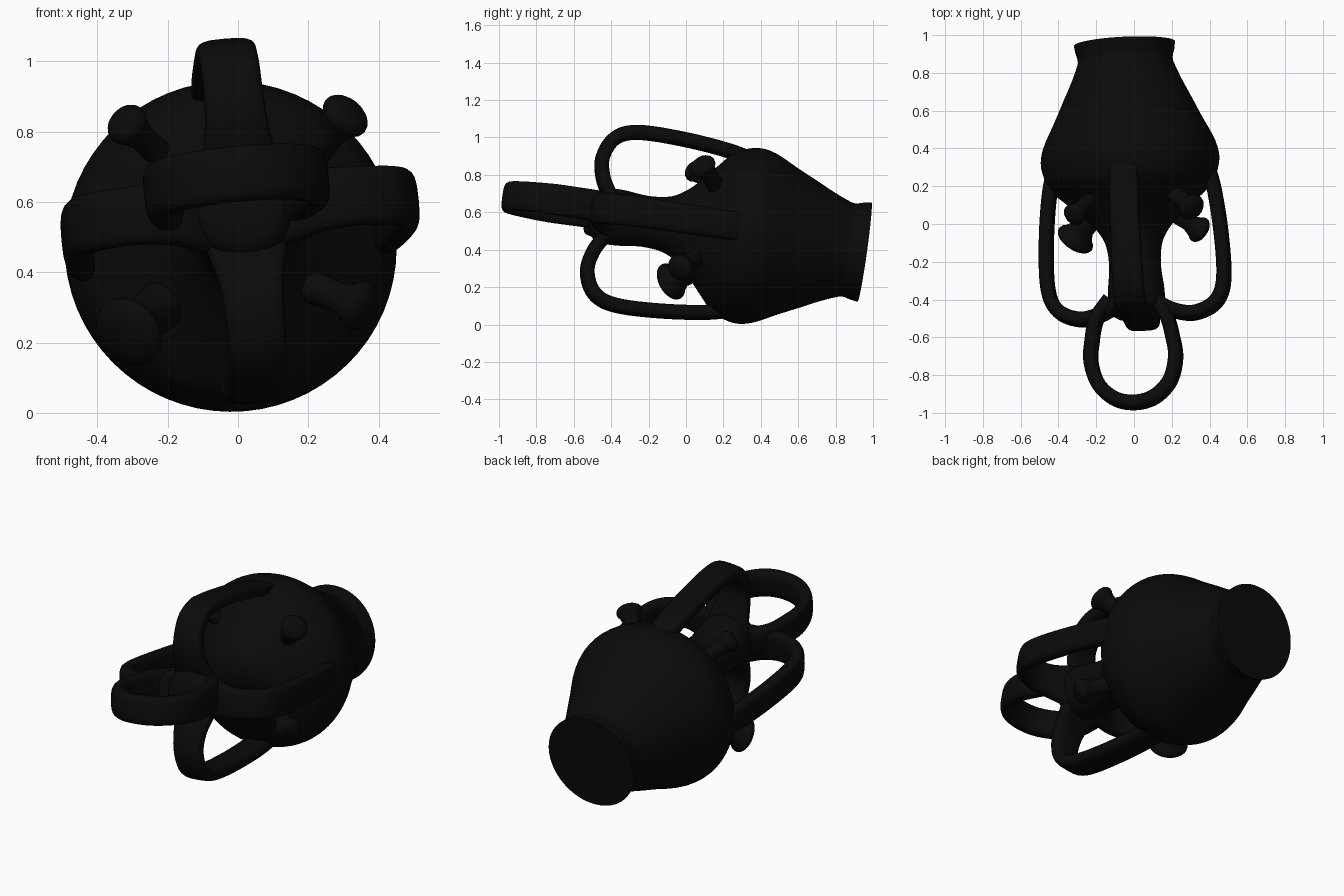
import bpy, bmesh, math
from mathutils import Matrix, Vector

cube = bpy.data.objects.get("Cube")
if cube:
    bpy.data.objects.remove(cube, do_unlink=True)

# Single near-black glaze
black = bpy.data.materials.new("matte black")
black.use_nodes = True
colour = (0.003, 0.003, 0.003, 1)
black.diffuse_color = colour
black.node_tree.nodes["Principled BSDF"].inputs["Base Color"].default_value = colour

# The vessel lies along y, slightly tipped, turned and rolled
TILT = (Matrix.Translation((-0.005, 0, 0.521)) @ Matrix.Rotation(math.radians(-8), 4, 'X')
        @ Matrix.Rotation(math.radians(2.7), 4, 'Z') @ Matrix.Rotation(math.radians(-5.5), 4, 'Y'))


def smooth_path(pts, steps=6):
    """Catmull-Rom curve through the points."""
    v = [Vector(p) for p in pts]
    v = [2 * v[0] - v[1]] + v + [2 * v[-1] - v[-2]]
    out = []
    for a, b, c, d in zip(v, v[1:], v[2:], v[3:]):
        for i in range(steps):
            t = i / steps
            out.append(0.5 * (2 * b + (c - a) * t + (2 * a - 5 * b + 4 * c - d) * t * t
                              + (3 * b - a - 3 * c + d) * t ** 3))
    return out + [v[-2]]


def loft(name, rings, matrix):
    """Skin a list of equal rings, cap the ends and shade smooth."""
    bm = bmesh.new()
    rows = [[bm.verts.new(p) for p in ring] for ring in rings]
    n = len(rows[0])
    for a, b in zip(rows, rows[1:]):
        for i in range(n):
            j = (i + 1) % n
            bm.faces.new((a[i], a[j], b[j], b[i]))
    bm.faces.new(rows[0])
    bm.faces.new(rows[-1])
    bmesh.ops.recalc_face_normals(bm, faces=bm.faces)
    mesh = bpy.data.meshes.new(name)
    bm.to_mesh(mesh)
    bm.free()
    mesh.materials.append(black)
    obj = bpy.data.objects.new(name, mesh)
    obj.matrix_world = matrix
    bpy.context.collection.objects.link(obj)
    bpy.ops.object.select_all(action='DESELECT')
    obj.select_set(True)
    bpy.context.view_layer.objects.active = obj
    bpy.ops.object.shade_smooth_by_angle(angle=math.radians(45))
    return obj


def turned(name, profile, matrix, sides=64):
    """Round part from (position, radius) pairs along local y."""
    angles = [2 * math.pi * i / sides for i in range(sides)]
    loft(name, [[(r * math.cos(a), y, r * math.sin(a)) for a in angles] for y, r in profile], matrix)


def strap(name, pts, matrix, thick=0.038, sides=20):
    """Rounded flat band along (x, y, half width) points in the local xy plane."""
    path = smooth_path(pts)
    rings = []
    for i, p in enumerate(path):
        q = path[min(i + 1, len(path) - 1)] - path[max(i - 1, 0)]
        side = Vector((-q.y, q.x, 0)).normalized()
        ring = []
        for k in range(sides):
            a = 2 * math.pi * k / sides
            c, s = math.cos(a), math.sin(a)
            u = math.copysign(abs(c) ** 0.6, c) * thick
            w = math.copysign(abs(s) ** 0.6, s) * p.z
            ring.append(Vector((p.x, p.y, 0)) + side * u + Vector((0, 0, w)))
        rings.append(ring)
    loft(name, rings, matrix)


# Body with neck, shoulder, belly and flat flared foot
outline = [(-0.515, 0.06), (-0.50, 0.11), (-0.46, 0.145), (-0.36, 0.15), (-0.22, 0.137), (-0.10, 0.152),
           (-0.01, 0.205), (0.07, 0.285), (0.14, 0.365), (0.21, 0.435), (0.32, 0.472), (0.42, 0.458),
           (0.55, 0.395), (0.66, 0.343), (0.76, 0.295), (0.85, 0.258), (0.885, 0.252), (0.925, 0.262)]
body = [(p.x, p.y) for p in smooth_path([(y, r, 0) for y, r in outline], 4)]
turned("body", body + [(0.965, 0.268)], TILT)

# Four strap handles from shoulder to neck
handle = [(0.39, 0.35, 0.07), (0.435, 0.19, 0.078), (0.465, -0.07, 0.08), (0.468, -0.32, 0.083),
          (0.42, -0.44, 0.084), (0.31, -0.492, 0.085), (0.20, -0.475, 0.095), (0.10, -0.42, 0.12)]
for i, name in enumerate(("left_handle", "lower_handle", "right_handle", "upper_handle")):
    strap(name, handle, TILT @ Matrix.Rotation(i * math.pi / 2, 4, 'Y'))

# Front carrying loop, mirrored half path
half = [(0.11, -0.40, 0.085), (0.185, -0.50, 0.085), (0.215, -0.62, 0.084), (0.225, -0.73, 0.083),
        (0.19, -0.85, 0.08), (0.105, -0.932, 0.08)]
loop = half + [(0, -0.957, 0.08)] + [(-x, y, w) for x, y, w in reversed(half)]
strap("front_loop", loop, TILT @ Matrix.Translation((-0.03, 0, 0.03)))

# Four mushroom knobs on the shoulder: centre, outward direction, cap radius
knobs = {
    "lower_right_knob": ((-0.31, -0.08, 0.23), (-0.5, -0.75, -0.42), 0.105),
    "lower_left_knob": ((0.345, -0.03, 0.305), (0.75, -0.5, -0.3), 0.072),
    "upper_right_knob": ((-0.315, 0.05, 0.82), (-0.55, -0.55, 0.5), 0.062),
    "upper_left_knob": ((0.305, 0.09, 0.845), (0.55, -0.45, 0.65), 0.072),
}
for name, (centre, direction, r) in knobs.items():
    shape = [(-0.26, r * 0.75), (-0.15, r * 0.65), (-0.07, r * 0.6)]
    shape += [(-0.04 * math.cos(t), r * (0.15 + 0.85 * math.sin(t)))
              for t in (math.pi * k / 10 for k in range(3, 11))]
    turn = Vector((0, 1, 0)).rotation_difference(Vector(direction)).to_matrix().to_4x4()
    turned(name, shape, Matrix.Translation(centre) @ turn, 32)
